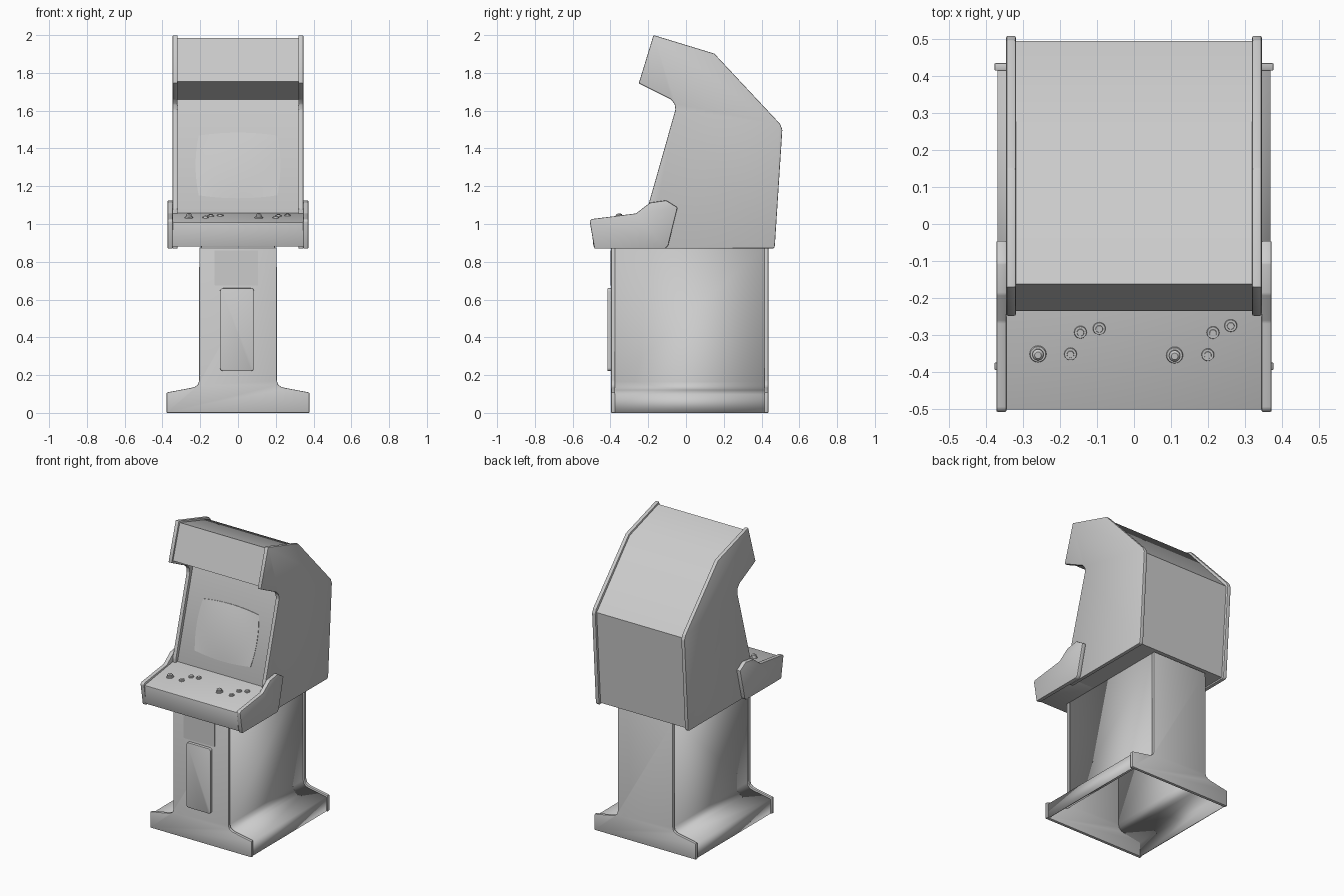
import bpy, bmesh, math
from mathutils import Matrix

if "Cube" in bpy.data.objects:
    bpy.data.objects.remove(bpy.data.objects["Cube"])

grey = bpy.data.materials.new("plain grey")
grey.diffuse_color = (0.6, 0.6, 0.6, 1)
grey.use_nodes = True
grey.node_tree.nodes["Principled BSDF"].inputs["Base Color"].default_value = grey.diffuse_color


def finish(bm, name, angle=35):
    bmesh.ops.recalc_face_normals(bm, faces=bm.faces)
    me = bpy.data.meshes.new(name)
    bm.to_mesh(me)
    bm.free()
    me.materials.append(grey)
    me.polygons.foreach_set("use_smooth", [True] * len(me.polygons))
    me.set_sharp_from_angle(angle=math.radians(angle))
    ob = bpy.data.objects.new(name, me)
    bpy.context.collection.objects.link(ob)
    return ob


def extrude(name, pts, a, b, axis="x", bevel=0.0):
    """Solid from a profile: (y, z) points along x, or (x, z) points along y."""
    bm = bmesh.new()

    def ring(t):
        return [bm.verts.new((t, p, z) if axis == "x" else (p, t, z)) for p, z in pts]
    r0, r1 = ring(a), ring(b)
    n = len(pts)
    bm.faces.new(r0)
    bm.faces.new(r1[::-1])
    for i in range(n):
        j = (i + 1) % n
        bm.faces.new((r0[j], r0[i], r1[i], r1[j]))
    bmesh.ops.recalc_face_normals(bm, faces=bm.faces)
    if bevel:
        bmesh.ops.bevel(bm, geom=bm.edges[:], offset=bevel, segments=2,
                        profile=0.5, affect="EDGES", clamp_overlap=True)
    return finish(bm, name)


def rounded_rect(x0, x1, z0, z1, r, steps=4):
    pts = []
    for k, (cx, cz) in enumerate([(x1 - r, z1 - r), (x0 + r, z1 - r),
                                  (x0 + r, z0 + r), (x1 - r, z0 + r)]):
        for i in range(steps + 1):
            t = math.pi / 2 * (k + i / steps)
            pts.append((cx + r * math.cos(t), cz + r * math.sin(t)))
    return pts


# Profiles in (y, z)
cab_side = [(-0.172, 2.0), (0.15, 1.902), (0.498, 1.53), (0.51, 1.50),
            (0.47, 0.88), (0.462, 0.87), (-0.2, 0.87), (-0.205, 1.08),
            (-0.056, 1.605), (-0.06, 1.635), (-0.08, 1.66), (-0.25, 1.745)]
cab_body = [(-0.163, 1.985), (0.143, 1.89), (0.495, 1.505), (0.453, 0.88),
            (-0.15, 0.88), (-0.19, 1.05), (-0.018, 1.66), (-0.236, 1.755)]
control_side = [(-0.51, 1.015), (-0.50, 1.026), (-0.265, 1.056), (-0.19, 1.113),
                (-0.105, 1.125), (-0.045, 1.088), (-0.095, 0.885),
                (-0.11, 0.87), (-0.485, 0.87)]
control_box = [(-0.503, 1.01), (-0.49, 0.88), (-0.11, 0.88), (-0.10, 1.065),
               (-0.19, 1.057)]

# Upper cabinet with its raised side panels
extrude("cabinet_body", cab_body, -0.325, 0.325)
extrude("control_panel", control_box, -0.347, 0.347, bevel=0.004)
for side, s in (("left", -1), ("right", 1)):
    extrude(side + "_cabinet_side", cab_side, s * 0.32, s * 0.346, bevel=0.005)
    extrude(side + "_control_side", control_side, s * 0.345, s * 0.373, bevel=0.005)

# Curved screen lying on the sloping monitor panel
bm = bmesh.new()
N = 14
grid = []
for j in range(N + 1):
    v = -1 + 2 * j / N
    row = []
    for i in range(N + 1):
        u = -1 + 2 * i / N
        x = 0.208 * u * (1 + 0.08 * (1 - v * v))
        z = 1.31 + 0.158 * v * (1 + 0.1 * (1 - u * u))
        y = -0.19 + (z - 1.05) * 0.282 - 0.003 - 0.012 * (1 - u * u) * (1 - v * v)
        row.append(bm.verts.new((x, y, z)))
    grid.append(row)
for j in range(N):
    for i in range(N):
        bm.faces.new((grid[j][i], grid[j][i + 1], grid[j + 1][i + 1], grid[j + 1][i]))
edges = [e for e in bm.edges if e.is_boundary]
# Skirt joins the screen to the panel
skirt = bmesh.ops.extrude_edge_only(bm, edges=edges)["geom"]
for vert in [g for g in skirt if isinstance(g, bmesh.types.BMVert)]:
    vert.co.y += 0.005
finish(bm, "screen")


# Joysticks and buttons stand square to the sloping control top
def knob(name, x, y, rings):
    bm = bmesh.new()
    tilt = math.atan(0.15)
    place = Matrix.Translation((x, y, 1.01 + (y + 0.503) * 0.15)) @ Matrix.Rotation(tilt, 4, "X")
    for r1, r2, z0, z1 in rings:
        bmesh.ops.create_cone(bm, cap_ends=True, segments=20, radius1=r1, radius2=r2,
                              depth=z1 - z0,
                              matrix=place @ Matrix.Translation((0, 0, (z0 + z1) / 2)))
    finish(bm, name)


for player, stick, buttons in (
        ("left", (-0.26, -0.352), [(-0.172, -0.352), (-0.145, -0.293), (-0.094, -0.283)]),
        ("right", (0.11, -0.355), [(0.2, -0.354), (0.214, -0.294), (0.262, -0.275)])):
    knob(player + "_joystick", *stick,
         [(0.024, 0.021, -0.004, 0.006), (0.015, 0.015, 0.0, 0.017), (0.015, 0.009, 0.017, 0.023)])
    for k, pos in enumerate(buttons):
        knob(f"{player}_button_{k + 1}", *pos,
             [(0.018, 0.016, -0.004, 0.006), (0.011, 0.009, 0.0, 0.01)])

# Pedestal end plates: narrow column flaring into a wide foot
half = [(0.378, 0.0), (0.378, 0.108), (0.25, 0.132), (0.228, 0.138),
        (0.212, 0.15), (0.206, 0.17), (0.205, 0.875)]
plate = half + [(-x, z) for x, z in reversed(half)]
extrude("front_pedestal_plate", plate, -0.396, -0.375, "y", 0.004)
extrude("back_pedestal_plate", plate, 0.415, 0.436, "y", 0.004)

# Hollow pedestal walls, open underneath, set in from the plates
wall = [(0.369, 0.0), (0.369, 0.098), (0.24, 0.121), (0.217, 0.128),
        (0.202, 0.142), (0.196, 0.165), (0.196, 0.88)]
for side, s in (("left", -1), ("right", 1)):
    bm = bmesh.new()
    rows = [[bm.verts.new((s * x, y, z)) for x, z in wall] for y in (-0.38, 0.42)]
    for i in range(len(wall) - 1):
        f = bm.faces.new((rows[0][i], rows[0][i + 1], rows[1][i + 1], rows[1][i]))
    bmesh.ops.recalc_face_normals(bm, faces=bm.faces)
    bm.faces.ensure_lookup_table()
    if bm.faces[0].normal.x * s < 0:
        bmesh.ops.reverse_faces(bm, faces=bm.faces)
    ob = finish(bm, side + "_pedestal_wall")
    solid = ob.modifiers.new("thickness", "SOLIDIFY")
    solid.thickness = 0.006
    solid.offset = -1

# Coin plate and coin door on the pedestal front
extrude("coin_plate", rounded_rect(-0.125, 0.107, 0.675, 0.86, 0.003, 1), -0.401, -0.39, "y")
extrude("coin_door", rounded_rect(-0.095, 0.085, 0.222, 0.66, 0.015), -0.416, -0.39, "y", 0.003)
